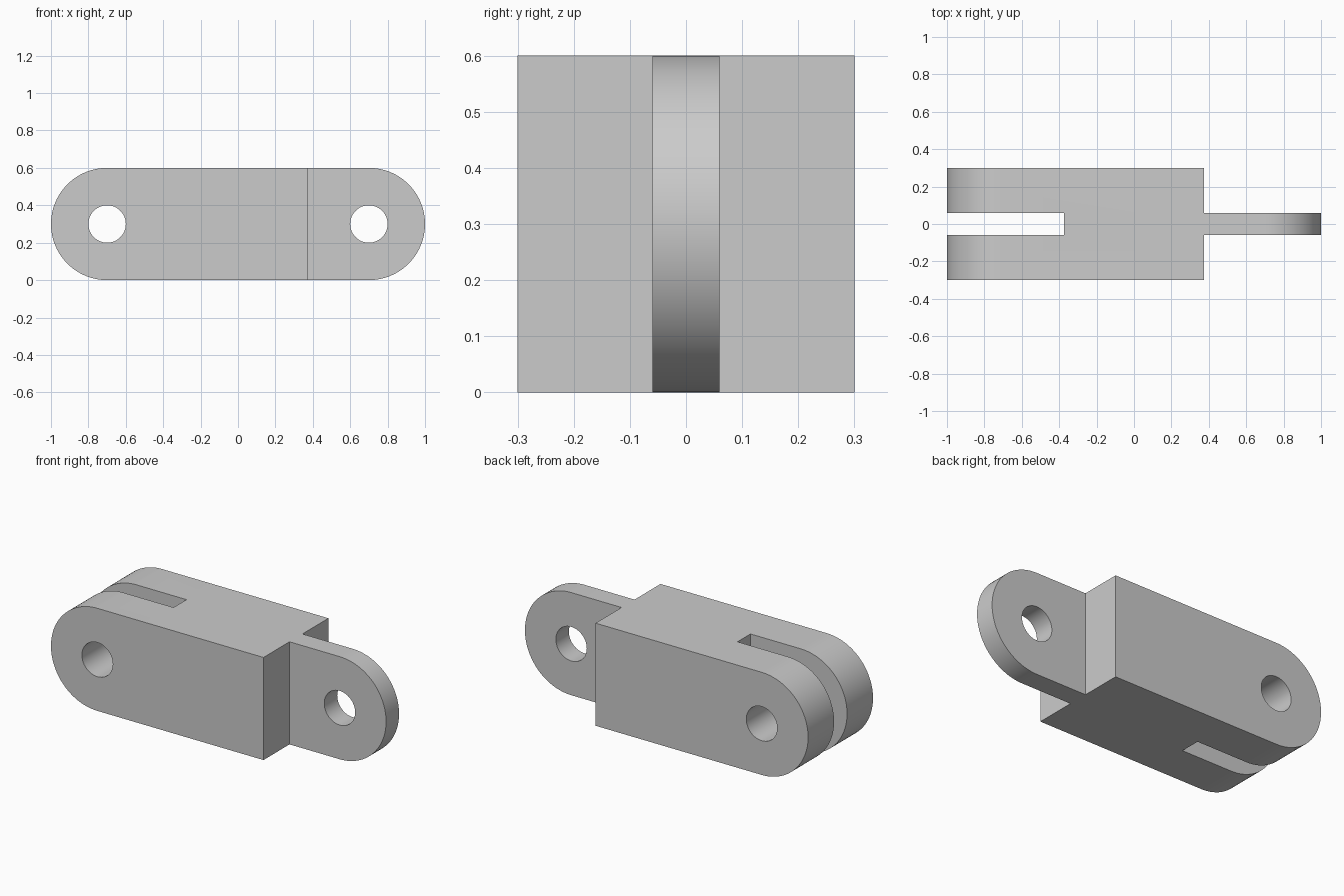
import bpy
import bmesh
from math import cos, sin, pi, radians
from mathutils import Matrix

if "Cube" in bpy.data.objects:
    bpy.data.objects.remove(bpy.data.objects["Cube"], do_unlink=True)

RADIUS = 0.3        # rounded end radius, also half height and half width
PIN_X = 0.7         # pin hole distance from the centre
HOLE = 0.1          # pin hole radius
TONGUE = 0.06       # half thickness of tongue and slot
STEP_X = 0.375      # where the tongue and the slot begin
SEGMENTS = 48

grey = bpy.data.materials.new("plain grey")
grey.use_nodes = True
colour = (0.6, 0.6, 0.6, 1)
grey.diffuse_color = colour
grey.node_tree.nodes["Principled BSDF"].inputs["Base Color"].default_value = colour


def make_object(name, bm):
    bmesh.ops.recalc_face_normals(bm, faces=bm.faces)
    mesh = bpy.data.meshes.new(name)
    bm.to_mesh(mesh)
    bm.free()
    mesh.materials.append(grey)
    obj = bpy.data.objects.new(name, mesh)
    bpy.context.collection.objects.link(obj)
    return obj


def box(name, x0, x1, y0, y1):
    bm = bmesh.new()
    bmesh.ops.create_cube(bm, size=1)
    for v in bm.verts:
        v.co.x = x1 if v.co.x > 0 else x0
        v.co.y = y1 if v.co.y > 0 else y0
        v.co.z = RADIUS + v.co.z * 2
    return make_object(name, bm)


def pin(name, x):
    bm = bmesh.new()
    bmesh.ops.create_cone(bm, cap_ends=True, segments=SEGMENTS,
                          radius1=HOLE, radius2=HOLE, depth=2)
    turn = Matrix.Rotation(pi / 2, 4, "X")
    bmesh.ops.transform(bm, matrix=Matrix.Translation((x, 0, RADIUS)) @ turn, verts=bm.verts)
    return make_object(name, bm)


# Link body: a bar with two round ends, extruded across its width
bm = bmesh.new()
outline = []
for side in (1, -1):
    for i in range(SEGMENTS + 1):
        a = -pi / 2 + pi * i / SEGMENTS
        outline.append(bm.verts.new((side * (PIN_X + RADIUS * cos(a)), -RADIUS,
                                     RADIUS + side * RADIUS * sin(a))))
end = bm.faces.new(outline)
extruded = bmesh.ops.extrude_face_region(bm, geom=[end])["geom"]
bmesh.ops.translate(bm, vec=(0, 2 * RADIUS, 0),
                    verts=[g for g in extruded if isinstance(g, bmesh.types.BMVert)])
link = make_object("hinge_link", bm)

# Cutters: fork slot, the waste on both sides of the tongue, and the pin holes
cutters = [
    box("fork_slot_cutter", -2, -STEP_X, -TONGUE, TONGUE),
    box("tongue_front_cutter", STEP_X, 2, -1, -TONGUE),
    box("tongue_back_cutter", STEP_X, 2, TONGUE, 1),
    pin("fork_hole_cutter", -PIN_X),
    pin("tongue_hole_cutter", PIN_X),
]
bpy.ops.object.select_all(action="DESELECT")
link.select_set(True)
bpy.context.view_layer.objects.active = link
for cutter in cutters:
    cutter.hide_render = True
    mod = link.modifiers.new(cutter.name, "BOOLEAN")
    mod.operation = "DIFFERENCE"
    mod.solver = "EXACT"
    mod.object = cutter
    bpy.ops.object.modifier_apply(modifier=mod.name)
    bpy.data.objects.remove(cutter, do_unlink=True)

bpy.ops.object.shade_smooth_by_angle(angle=radians(30))
